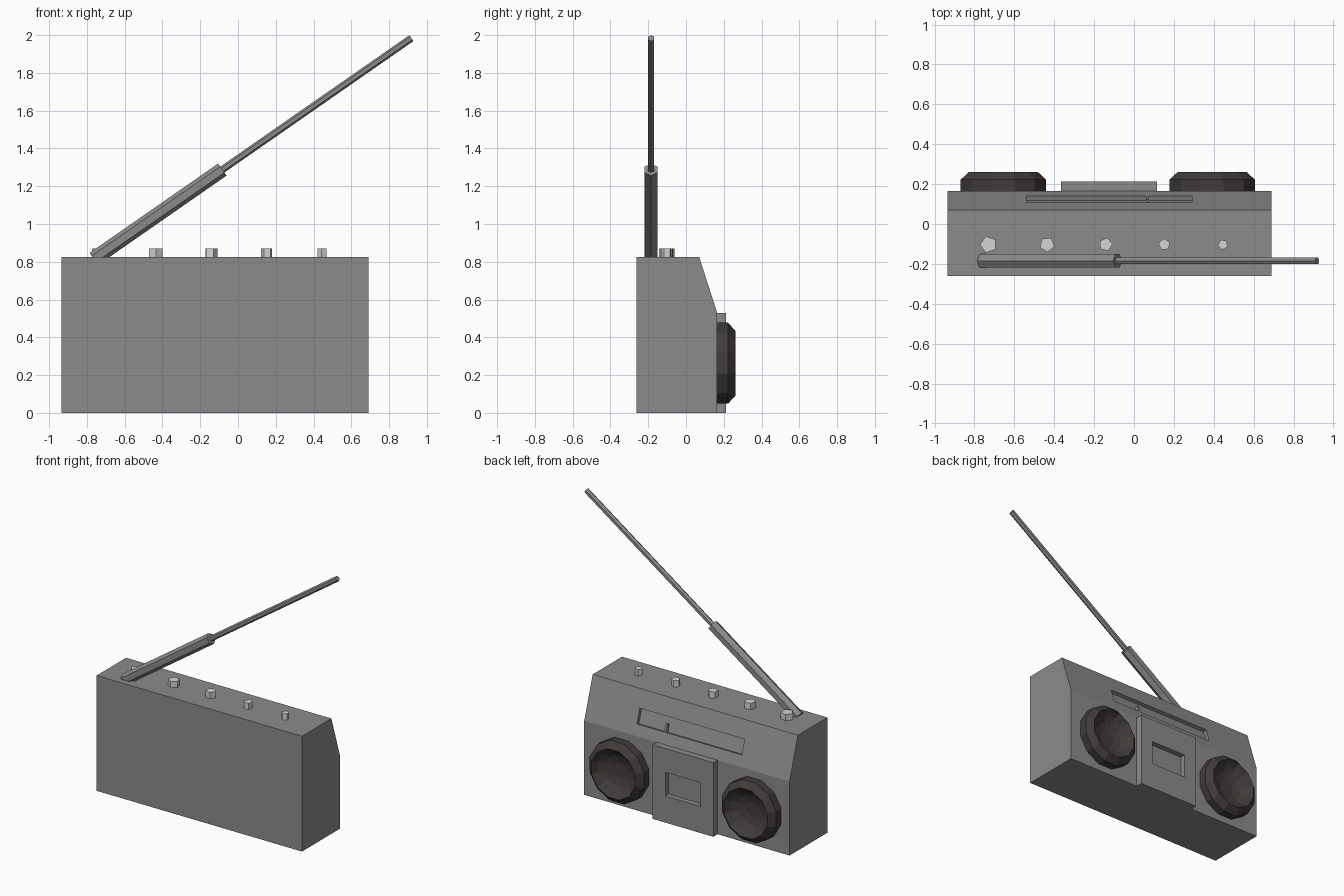
import bpy, bmesh, math
from mathutils import Vector, Matrix

if "Cube" in bpy.data.objects:
    bpy.data.objects.remove(bpy.data.objects["Cube"])


def material(name, rgb):
    m = bpy.data.materials.new(name)
    m.diffuse_color = (*rgb, 1)
    m.use_nodes = True
    m.node_tree.nodes["Principled BSDF"].inputs["Base Color"].default_value = m.diffuse_color
    return m


GREY = material("case grey", (0.26, 0.26, 0.26))
DARK = material("speaker charcoal", (0.052, 0.045, 0.043))
LIGHT = material("knob light grey", (0.66, 0.66, 0.66))


def finish(name, bm, mat):
    bmesh.ops.recalc_face_normals(bm, faces=bm.faces)
    me = bpy.data.meshes.new(name)
    bm.to_mesh(me)
    bm.free()
    me.materials.append(mat)
    ob = bpy.data.objects.new(name, me)
    bpy.context.collection.objects.link(ob)
    return ob


def box(name, centre, size, mat, tilt=0):
    bm = bmesh.new()
    bmesh.ops.create_cube(bm, size=1)
    bm.transform(Matrix.Translation(centre) @ Matrix.Rotation(tilt, 4, 'X')
                 @ Matrix.Diagonal((*size, 1)))
    return finish(name, bm, mat)


def rod(name, a, b, r, sides, mat, spin=0):
    a, b = Vector(a), Vector(b)
    d = b - a
    bm = bmesh.new()
    bmesh.ops.create_cone(bm, cap_ends=True, segments=sides, radius1=r,
                          radius2=r, depth=d.length)
    # local x is turned about y only, so spin is measured from a known axis
    tilt = Matrix.Rotation(math.atan2(d.x, d.z), 4, 'Y')
    bm.transform(Matrix.Translation((a + b) / 2) @ tilt
                 @ Matrix.Rotation(spin, 4, 'Z'))
    return finish(name, bm, mat)


def cut(ob, cutter):
    mod = ob.modifiers.new("cut", 'BOOLEAN')
    mod.object, mod.operation, mod.solver = cutter, 'DIFFERENCE', 'EXACT'
    bpy.context.view_layer.objects.active = ob
    bpy.ops.object.modifier_apply(modifier=mod.name)
    bpy.data.objects.remove(cutter)


# Case: side profile pulled across the width
profile = [(-0.262, 0), (0.165, 0), (0.165, 0.53), (0.07, 0.825), (-0.262, 0.825)]
bm = bmesh.new()
face = bm.faces.new([bm.verts.new((-0.935, y, z)) for y, z in profile])
ext = bmesh.ops.extrude_face_region(bm, geom=[face])
bmesh.ops.translate(bm, vec=(1.625, 0, 0),
                    verts=[v for v in ext["geom"] if isinstance(v, bmesh.types.BMVert)])
case = finish("case", bm, GREY)

# Tuning slot in the sloping face, with its needle
slope = math.atan2(0.095, 0.295)
slot = Vector((-0.125, 0.125, 0.655))
cut(case, box("slot_cutter", slot, (0.83, 0.05, 0.105), GREY, slope))
turn = Matrix.Rotation(slope, 3, 'X')
box("tuning_needle", slot + Vector((0.193, 0, 0)) + turn @ Vector((0, -0.014, -0.025)),
    (0.015, 0.024, 0.055), GREY, slope)

# Cassette door with a recessed window
door = box("cassette_door", (-0.125, 0.186, 0.265), (0.48, 0.054, 0.53), GREY)
cut(door, box("window_cutter", (-0.125, 0.21, 0.275), (0.28, 0.07, 0.17), GREY))

# Speakers: faceted rims with bowl-shaped cones
rings = [(0.222, 0.16), (0.222, 0.222), (0.178, 0.262), (0.155, 0.228),
         (0.11, 0.198), (0.055, 0.183)]
SEG = 12
for side, cx in (("left", -0.655), ("right", 0.392)):
    bm = bmesh.new()
    loops = []
    for r, y in rings:
        loops.append([bm.verts.new((cx + r * math.cos((i + 0.5) * math.tau / SEG), y,
                                    0.263 + r * math.sin((i + 0.5) * math.tau / SEG)))
                      for i in range(SEG)])
    for a, b in zip(loops, loops[1:]):
        for i in range(SEG):
            j = (i + 1) % SEG
            bm.faces.new((a[i], a[j], b[j], b[i]))
    bm.faces.new(loops[0])
    bm.faces.new(loops[-1])
    finish(side + "_speaker", bm, DARK)

# Row of five-sided knobs, shrinking along the top
for i in range(5):
    x = -0.73 + i * 0.294
    rod(f"knob_{i + 1}", (x, -0.103, 0.81), (x, -0.103, 0.87),
        0.043 - i * 0.0042, 5, LIGHT, math.pi / 2 + i * 0.35)

# Two-stage telescopic aerial
joint, tip = Vector((-0.083, -0.185, 1.288)), Vector((0.918, -0.185, 1.984))
foot = joint + (joint - tip) * 0.68
rod("aerial_sleeve", foot, joint, 0.039, 6, GREY, math.pi / 2)
rod("aerial_rod", joint - (tip - joint) * 0.05, tip, 0.019, 6, GREY, math.pi / 2)
